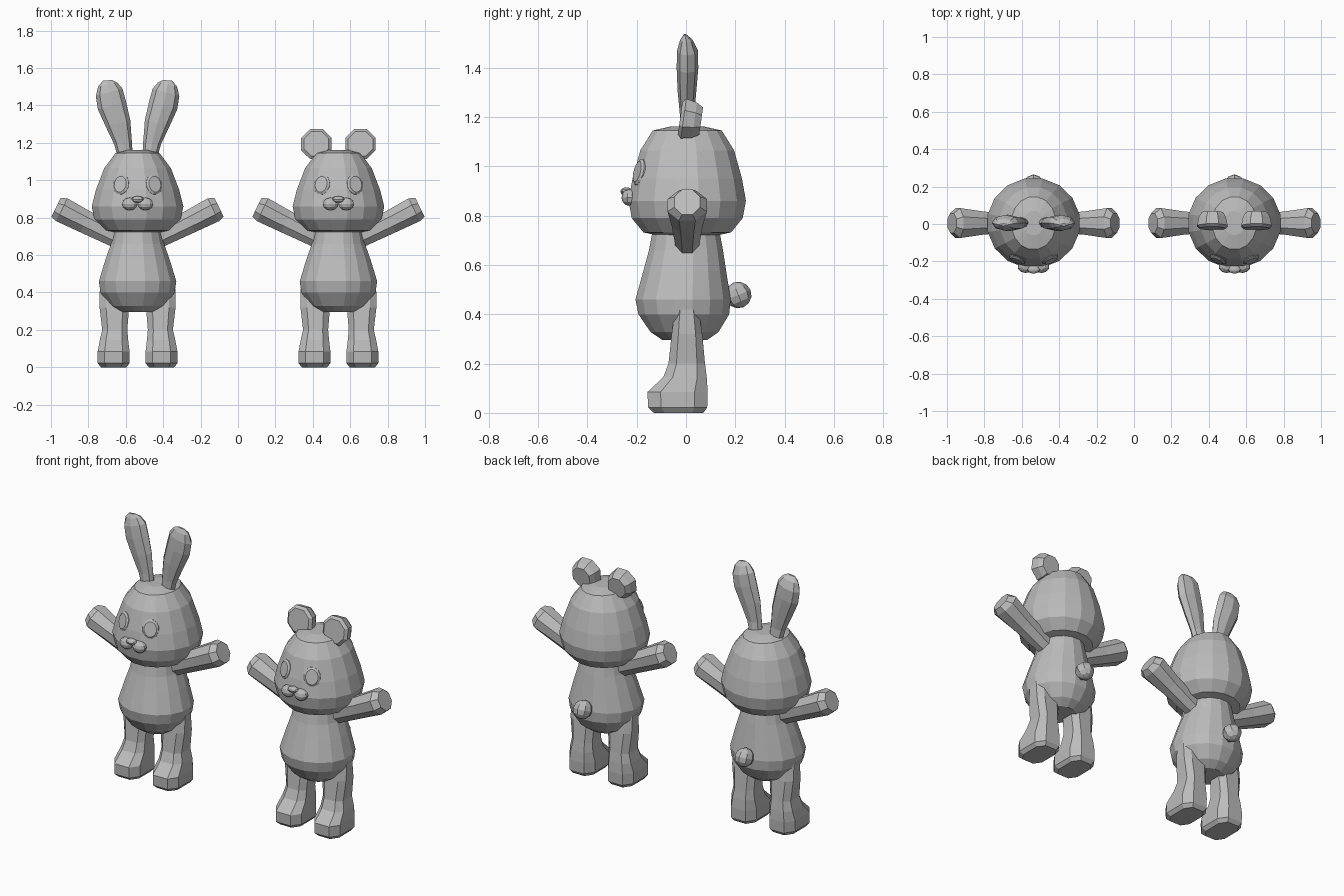
import bpy, bmesh
from math import sin, cos, pi, radians
from mathutils import Matrix, Vector

if "Cube" in bpy.data.objects:
    bpy.data.objects.remove(bpy.data.objects["Cube"])

grey = bpy.data.materials.new("plain_grey")
grey.diffuse_color = (0.5, 0.5, 0.5, 1)
grey.use_nodes = True
grey.node_tree.nodes["Principled BSDF"].inputs["Base Color"].default_value = grey.diffuse_color

SPACING = 0.537  # each toy stands this far from the middle


def finish(name, bm, cx, mirror):
    """Turn a bmesh into one object, or a left/right pair, at offset cx."""
    for side in ((1, -1) if mirror else (1,)):
        b = bm.copy()
        b.transform(Matrix.Translation((cx, 0, 0)) @ Matrix.Diagonal((side, 1, 1, 1)))
        bmesh.ops.recalc_face_normals(b, faces=b.faces)
        label = name + ("" if not mirror else "_right" if side > 0 else "_left")
        me = bpy.data.meshes.new(label)
        b.to_mesh(me)
        b.free()
        me.materials.append(grey)
        bpy.context.collection.objects.link(bpy.data.objects.new(label, me))
    bm.free()


def loft(name, rings, n, cx, mirror=False, power=1.0, phase=0.5, mat=None):
    """Skin rings given as (x, y, z, rx, ry, tilt in degrees)."""
    bm = bmesh.new()
    def p(v):
        return abs(v) ** power * (1 if v >= 0 else -1)
    pts = [(p(cos((i + phase) * 2 * pi / n)), p(sin((i + phase) * 2 * pi / n)))
           for i in range(n)]
    mx, my = max(a for a, b in pts), max(b for a, b in pts)
    loops = []
    for x, y, z, rx, ry, tilt in rings:
        t = radians(tilt)
        u, v = Vector((cos(t), 0, sin(t))) * rx / mx, Vector((0, ry / my, 0))
        loops.append([bm.verts.new(Vector((x, y, z)) + u * a + v * b) for a, b in pts])
    for lo, hi in zip(loops, loops[1:]):
        for i in range(n):
            j = (i + 1) % n
            bm.faces.new((lo[i], lo[j], hi[j], hi[i]))
    bm.faces.new(loops[0][::-1])
    bm.faces.new(loops[-1])
    if mat:
        bm.transform(mat)
    finish(name, bm, cx, mirror)


def ball(name, loc, size, cx, mirror=False, seg=8, rows=6, turn=0.0):
    bm = bmesh.new()
    bmesh.ops.create_uvsphere(bm, u_segments=seg, v_segments=rows, radius=1)
    bm.transform(Matrix.Translation(loc) @ Matrix.Diagonal((*size, 1))
                 @ Matrix.Rotation(turn, 4, 'X'))
    finish(name, bm, cx, mirror)


def toy(kind, cx):
    # Head: wide cheeks, domed crown
    loft(kind + "_head", [(0, .005, z, rx, ry, 0) for z, rx, ry in (
        (.715, .10, .10), (.732, .175, .178), (.79, .23, .225), (.86, .245, .238),
        (.95, .222, .222), (1.065, .178, .19), (1.145, .118, .14),
        (1.162, .055, .065))], 16, cx)

    # Pear-shaped body
    loft(kind + "_body", [(0, y, z, rx, ry, 0) for y, z, rx, ry in (
        (-.005, .295, .095, .09), (-.006, .328, .145, .138), (-.009, .40, .198, .184),
        (-.012, .46, .207, .193), (-.005, .575, .172, .168), (0, .66, .142, .15),
        (0, .74, .125, .135))], 16, cx)

    # Arms: raised outwards, flaring to a blunt paw
    loft(kind + "_arm", [
        (.08, .005, .68, .056, .045, 116), (.28, .005, .778, .062, .062, 116),
        (.405, .005, .842, .068, .08, 116), (.436, .005, .855, .056, .052, 116)],
        8, cx, True)

    # Legs with the foot pushed forward
    loft(kind + "_leg", [
        (.128, -.03, 0, .068, .10, 0), (.128, -.034, .022, .085, .12, 0),
        (.128, -.034, .085, .085, .122, 0), (.126, -.004, .145, .076, .088, 0),
        (.122, .003, .2, .067, .074, 0), (.124, .004, .32, .079, .062, 0),
        (.122, .003, .42, .08, .048, 0)], 8, cx, True, power=.65)

    # Oval eyes lying on the face
    face = (Matrix.Translation((.088, -.188, .976)) @ Matrix.Rotation(radians(24), 4, 'Z')
            @ Matrix.Rotation(radians(76), 4, 'X'))
    loft(kind + "_eye", [(0, 0, -.03, .045, .053, 0), (0, 0, .004, .045, .053, 0),
                         (0, 0, .012, .034, .042, 0)], 12, cx, True, mat=face)

    # Muzzle lobes, nose and tail
    ball(kind + "_muzzle", (.042, -.228, .873), (.043, .034, .034), cx, True, 10, 6)
    ball(kind + "_nose", (0, -.242, .897), (.036, .024, .018), cx)
    ball(kind + "_tail", (0, .212, .478), (.054, .054, .054), cx, turn=.4)


toy("rabbit", -SPACING)
toy("bear", SPACING)

# Long rabbit ears
loft("rabbit_ear", [
    (.065, .008, 1.12, .040, .032, 0), (.078, .004, 1.2, .048, .028, -8),
    (.105, .004, 1.305, .068, .038, -14), (.137, .006, 1.40, .078, .044, -16),
    (.152, .006, 1.47, .074, .042, -16), (.160, .002, 1.512, .052, .026, -12),
    (.161, -.004, 1.534, .024, .006, -5)], 8, -SPACING, True, phase=0)

# Round bear ears: shallow cup in front, tapered back
loft("bear_ear", [
    (0, 0, -.062, .056, .056, 0), (0, 0, -.035, .072, .072, 0),
    (0, 0, .010, .081, .081, 0), (0, 0, .024, .066, .066, 0)],
    8, SPACING, True,
    mat=Matrix.Translation((.118, 0, 1.192)) @ Matrix.Rotation(radians(82), 4, 'X'))
